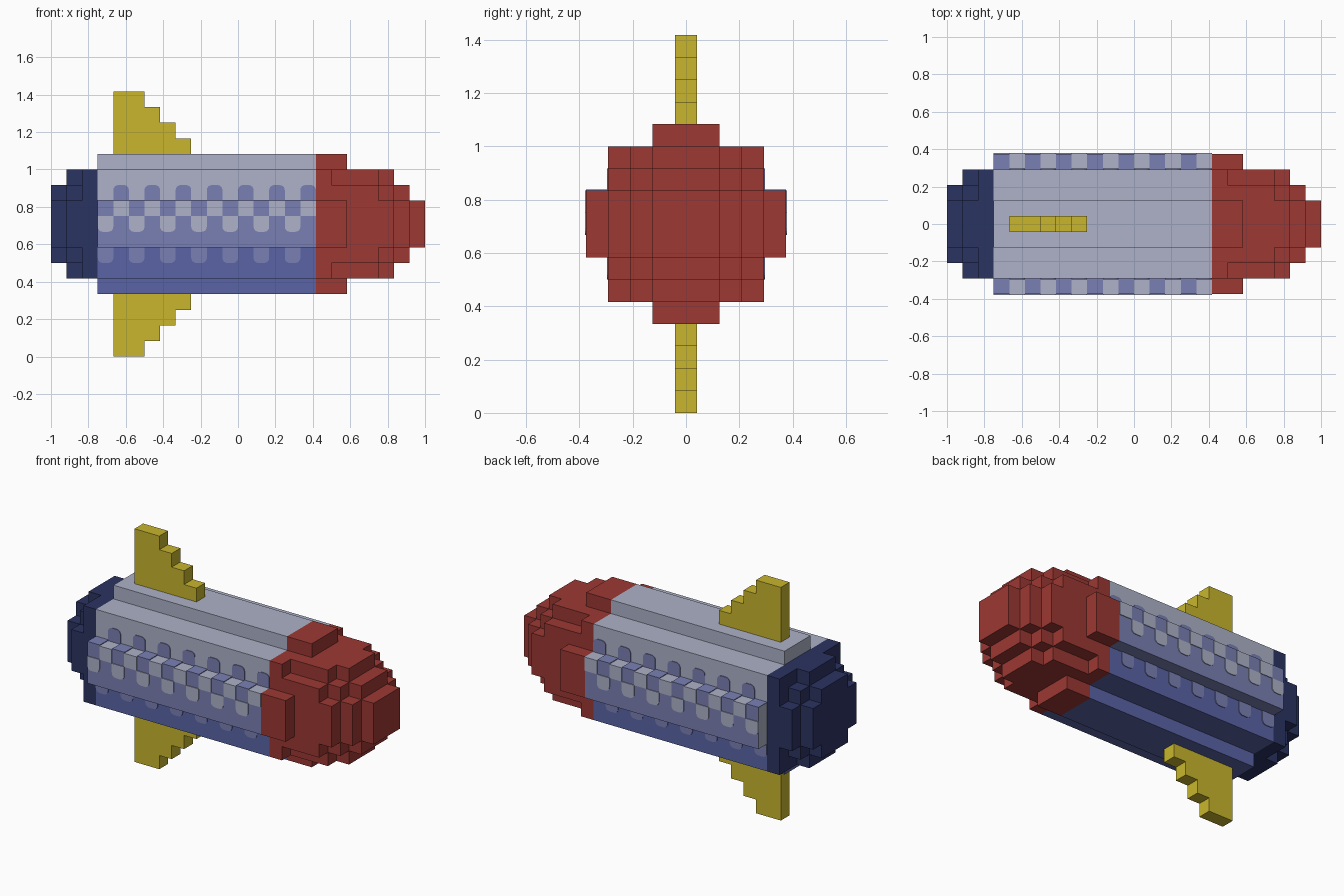
import bpy, bmesh, math
from mathutils import Vector

if "Cube" in bpy.data.objects:
    bpy.data.objects.remove(bpy.data.objects["Cube"])

U = 1 / 12          # edge of one block
MID = 8.5           # height of the long axis, in blocks
SKIN = 0.05         # thickness of painted patches, in blocks


def material(name, rgb):
    lin = [((c / 255 + 0.055) / 1.055) ** 2.4 for c in rgb] + [1]
    m = bpy.data.materials.new(name)
    m.use_nodes = True
    m.diffuse_color = lin
    m.node_tree.nodes["Principled BSDF"].inputs["Base Color"].default_value = lin
    return m


grey = material("pale grey", (174, 178, 200))
mid = material("soft violet", (122, 128, 180))
blue = material("blue", (90, 100, 166))
navy = material("navy", (43, 51, 98))
red = material("red", (156, 56, 51))
yellow = material("yellow", (200, 182, 45))


def add_prism(bm, outline, axis, lo, hi):
    """Extrude a 2D outline along x, y or z."""
    def place(p, d):
        v = list(p)
        v.insert(axis, d)
        return bm.verts.new(v)
    a = [place(p, lo) for p in outline]
    b = [place(p, hi) for p in outline]
    bm.faces.new(a)
    bm.faces.new(b[::-1])
    for i in range(len(a)):
        j = (i + 1) % len(a)
        bm.faces.new((a[j], a[i], b[i], b[j]))


def finish(name, bm, *mats):
    bmesh.ops.recalc_face_normals(bm, faces=bm.faces[:])
    for v in bm.verts:
        v.co = (v.co + Vector((0, 0, MID))) * U
    me = bpy.data.meshes.new(name)
    bm.to_mesh(me)
    bm.free()
    for m in mats:
        me.materials.append(m)
    ob = bpy.data.objects.new(name, me)
    bpy.context.collection.objects.link(ob)
    return ob


def stepped(steps):
    """Closed outline from the stepped corners of one quadrant."""
    q = []
    for i, (a, b) in enumerate(steps):
        if i:
            q.append((a, steps[i - 1][1]))
        q.append((a, b))
    half = q + [(-y, z) for y, z in reversed(q)]
    return half + [(y, -z) for y, z in reversed(half)]


# Cross-sections, from widest to narrowest
FULL = stepped([(4.5, 1.5), (3.5, 3.5), (1.5, 4.5)])
FULL_CUT = stepped([(4.5, 1.5), (3.5, 2.5), (2.5, 3.5), (1.5, 4.5)])
SQUARE = stepped([(3.5, 3.5)])
SQUARE_CUT = stepped([(3.5, 2.5), (2.5, 3.5)])
ROUND = stepped([(3.5, 1.5), (2.5, 2.5), (1.5, 3.5)])
CROSS = stepped([(2.5, 1.5), (1.5, 2.5)])
TIP = stepped([(1.5, 1.5)])


def stack(name, start, layers, mat):
    bm = bmesh.new()
    x = start
    for outline, length in layers:
        add_prism(bm, outline, 0, x, x + length)
        x += length
    finish(name, bm, mat)


# Nose and tail caps
stack("nose", 5, [(FULL, 1), (FULL_CUT, 1), (SQUARE_CUT, 2),
                  (ROUND, 1), (CROSS, 1), (TIP, 1)], red)
stack("tail", -12, [(CROSS, 1), (ROUND, 1), (SQUARE, 1)], navy)

# Body: grey above, blue below, violet along the side ridges
bm = bmesh.new()
add_prism(bm, FULL, 0, -9, 5)
for z in (-1.5, 1.5):
    bmesh.ops.bisect_plane(bm, geom=bm.verts[:] + bm.edges[:] + bm.faces[:],
                           plane_co=(0, 0, z), plane_no=(0, 0, 1))
bm.normal_update()
for f in bm.faces:
    c = f.calc_center_median()
    if c.z > 1.4 or (abs(f.normal.x) > 0.5 and c.z > -1.4):
        f.material_index = 0
    elif c.z > -1.6:
        f.material_index = 1
    else:
        f.material_index = 2
finish("body", bm, grey, mid, blue)


def patch(x, z, rounded):
    """One-block square; rounded=1 rounds the top, -1 the bottom."""
    r = 0.32 if rounded else 0
    side = rounded or 1
    far, near = (z + 1, z) if side > 0 else (z, z + 1)
    pts = [(x, near), (x + 1, near)]
    if not r:
        return pts + [(x + 1, far), (x, far)]
    for cx, start in ((x + 1 - r, 0), (x + r, math.pi / 2)):
        for k in range(5):
            t = start + k * math.pi / 8
            pts.append((cx + r * math.cos(t), far + side * r * (math.sin(t) - 1)))
    return pts


def patch_row(name, first, z, depth, rounded, mat):
    bm = bmesh.new()
    for x in range(first, 5, 2):
        for s in (-1, 1):
            add_prism(bm, patch(x, z, rounded), 1, s * (depth - SKIN), s * (depth + SKIN))
    finish(name, bm, mat)


# Checked pattern on both flanks
patch_row("upper_flank_patches", -8, 1.5, 3.5, 1, mid)
patch_row("ridge_upper_patches", -8, 0.5, 4.5, 0, grey)
patch_row("ridge_middle_patches", -9, -0.5, 4.5, -1, grey)
patch_row("lower_flank_patches", -9, -2.5, 3.5, -1, mid)

# Checks on top of the side ridges
bm = bmesh.new()
for x in range(-9, 5, 2):
    for y in (-4.5, 3.5):
        add_prism(bm, patch(x, y, 0), 2, 1.5 - SKIN, 1.5 + SKIN)
finish("ridge_top_patches", bm, mid)

# Stepped fins, above and below
for name, s in (("top_fin", 1), ("bottom_fin", -1)):
    outline = [(-8, 4.5), (-8, 8.5), (-6, 8.5)]
    for i in range(3):
        outline += [(-6 + i, 7.5 - i), (-5 + i, 7.5 - i)]
    outline.append((-3, 4.5))
    bm = bmesh.new()
    add_prism(bm, [(x, s * z) for x, z in outline], 1, -0.5, 0.5)
    finish(name, bm, yellow)
